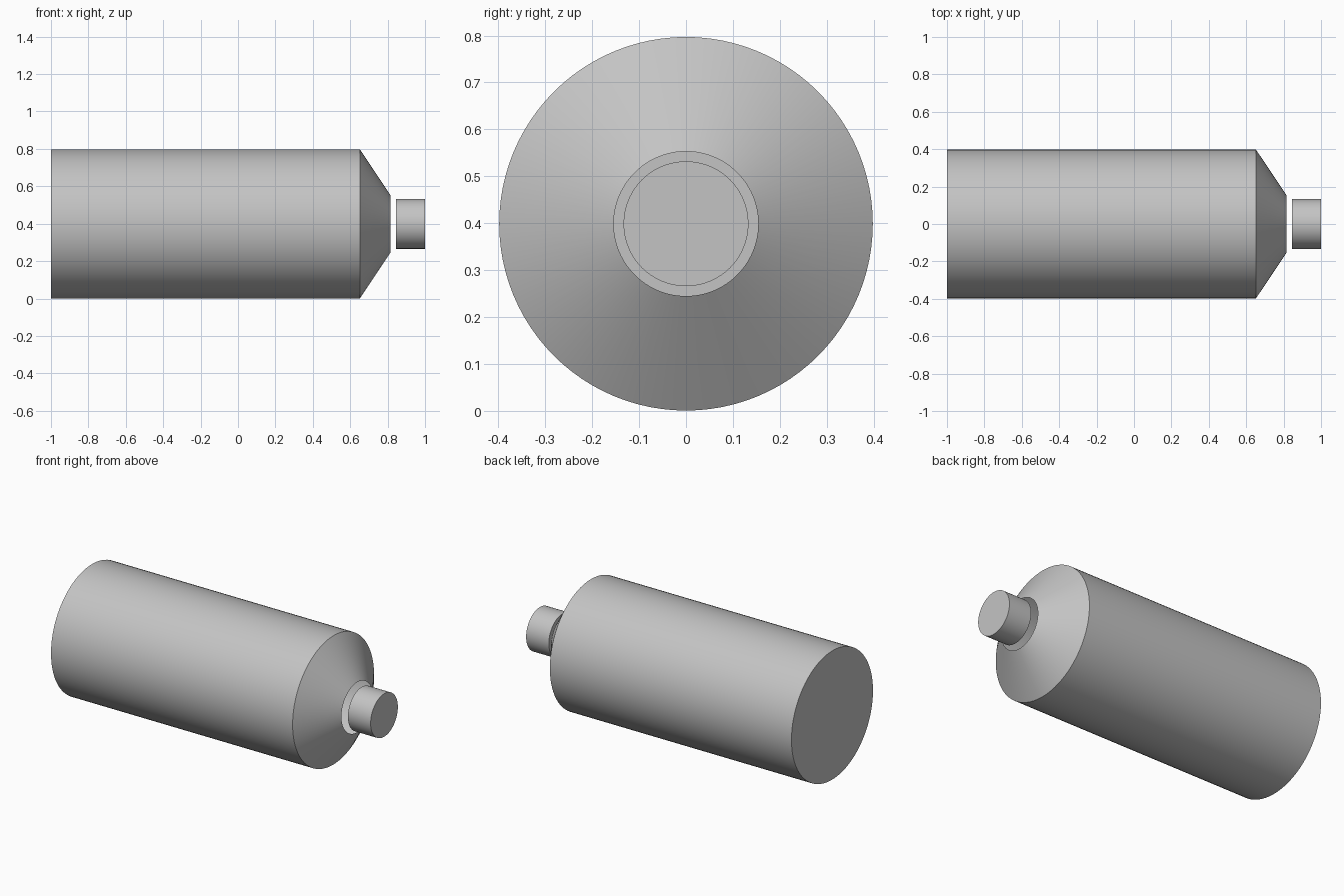
import bpy
import bmesh
import math

cube = bpy.data.objects.get("Cube")
if cube:
    bpy.data.objects.remove(cube, do_unlink=True)

SIDES = 96
AXIS_Z = 0.399

grey = bpy.data.materials.new("plain grey")
grey.use_nodes = True
colour = (0.55, 0.55, 0.55, 1)
grey.diffuse_color = colour
grey.node_tree.nodes["Principled BSDF"].inputs["Base Color"].default_value = colour


def turned_part(name, profile, cap_end):
    """Sweep (x, radius) points around the long axis; the -x end is closed."""
    bm = bmesh.new()
    rings = []
    for x, r in profile:
        angles = [2 * math.pi * i / SIDES for i in range(SIDES)]
        rings.append([bm.verts.new((x, r * math.cos(a), r * math.sin(a))) for a in angles])
    for a, b in zip(rings, rings[1:]):
        for i in range(SIDES):
            j = (i + 1) % SIDES
            bm.faces.new((a[i], a[j], b[j], b[i]))
    bm.faces.new(rings[0][::-1])
    if cap_end:
        bm.faces.new(rings[-1])
    # Outward normals, also for the open shell
    for f in bm.faces:
        f.normal_update()
        c = f.calc_center_median()
        outward = f.normal.y * c.y + f.normal.z * c.z
        if len(f.verts) == 4 and outward < 0:
            f.normal_flip()
    mesh = bpy.data.meshes.new(name)
    bm.to_mesh(mesh)
    bm.free()
    mesh.materials.append(grey)
    obj = bpy.data.objects.new(name, mesh)
    obj.location.z = AXIS_Z
    bpy.context.collection.objects.link(obj)
    bpy.ops.object.select_all(action="DESELECT")
    obj.select_set(True)
    bpy.context.view_layer.objects.active = obj
    bpy.ops.object.shade_smooth_by_angle(angle=math.radians(30))
    return obj


# Hollow body with a conical shoulder and an open mouth
turned_part("bottle_body", [(-1, 0.398), (0.652, 0.398), (0.815, 0.154)], False)

# Separate stopper floating just clear of the mouth
turned_part("stopper", [(0.845, 0.133), (1, 0.133)], True)
